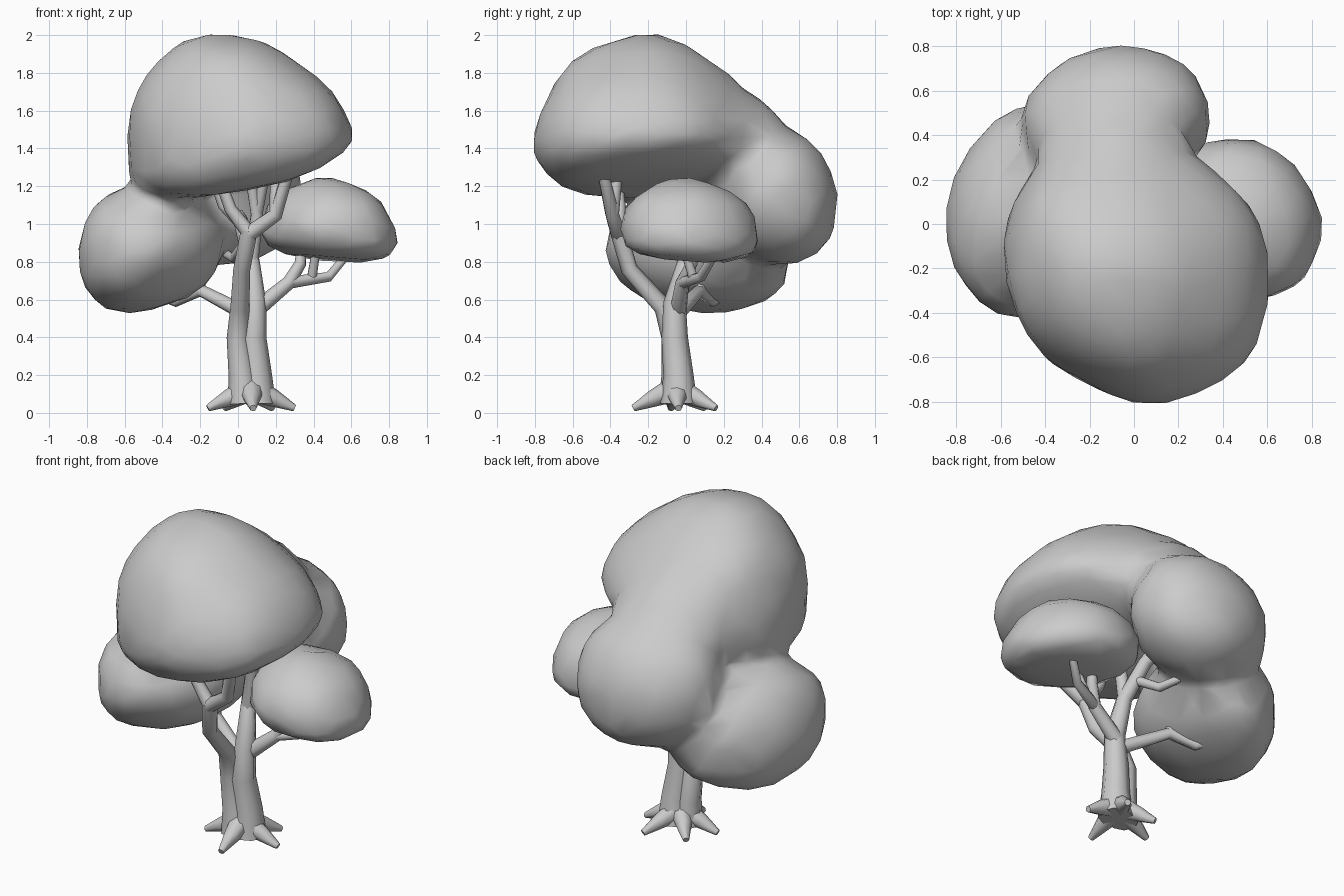
import bpy, bmesh
from math import hypot
from mathutils import Vector, noise

cube = bpy.data.objects.get("Cube")
if cube:
    bpy.data.objects.remove(cube, do_unlink=True)

grey = bpy.data.materials.new("plain_grey")
grey.use_nodes = True
grey.diffuse_color = (0.6, 0.6, 0.6, 1)
grey.node_tree.nodes["Principled BSDF"].inputs["Base Color"].default_value = (0.6, 0.6, 0.6, 1)


def blob(bm, center, rx, ry, up, down, low=(0, 0), high=(0, 0), lean=0, skew=0, box=2, peak=2):
    """Add a lumpy ellipsoid: low and high are the slopes of its underside and crown,
    box and peak the squareness of each half."""
    c = Vector(center)
    for v in bmesh.ops.create_icosphere(bm, subdivisions=4, radius=1)["verts"]:
        d = v.co.normalized()
        lump = 1 + 0.05 * noise.noise(d * 1.7 + c * 3)
        p = box if d.z < 0 else peak
        d /= (hypot(d.x, d.y) ** p + abs(d.z) ** p) ** (1 / p)
        d *= lump
        slope = Vector(low).lerp(Vector(high), (d.z + 1) / 2)
        x, y = rx * d.x, ry * d.y
        x += skew * y
        z = d.z * (up if d.z > 0 else down) + slope.dot(Vector((x, y)))
        v.co = c + Vector((x + lean * max(d.z, 0), y, z))


def foliage(name, blobs):
    """Fuse blobs into one soft, low-poly leaf mass."""
    bm = bmesh.new()
    for b in blobs:
        blob(bm, **b)
    mesh = bpy.data.meshes.new(name)
    bm.to_mesh(mesh)
    bm.free()
    mesh.materials.append(grey)
    mesh.shade_smooth()
    obj = bpy.data.objects.new(name, mesh)
    bpy.context.collection.objects.link(obj)
    fuse = obj.modifiers.new("fuse", 'REMESH')
    fuse.mode = 'VOXEL'
    fuse.voxel_size = 0.04
    fuse.use_smooth_shade = True
    soft = obj.modifiers.new("soften", 'SMOOTH')
    soft.factor = 0.5
    soft.iterations = 5
    thin = obj.modifiers.new("simplify", 'DECIMATE')
    thin.ratio = 0.08


def limbs(name, paths):
    """Tapered round tubes along points given as (x, y, z, radius)."""
    curve = bpy.data.curves.new(name, 'CURVE')
    curve.dimensions = '3D'
    curve.bevel_depth = 1
    curve.bevel_resolution = 2
    curve.use_fill_caps = True
    for path in paths:
        spline = curve.splines.new('POLY')
        spline.points.add(len(path) - 1)
        for p, (x, y, z, r) in zip(spline.points, path):
            p.co = (x, y, z, 1)
            p.radius = r
    curve.materials.append(grey)
    obj = bpy.data.objects.new(name, curve)
    bpy.context.collection.objects.link(obj)
    bpy.ops.object.select_all(action='DESELECT')
    obj.select_set(True)
    bpy.context.view_layer.objects.active = obj
    bpy.ops.object.convert(target='MESH')
    bpy.ops.object.shade_smooth_by_angle(angle=1.3)


# Leaf masses: crown, bridge, back and low side fused, the other side apart
foliage("main_foliage", [
    dict(center=(0.01, -0.2, 1.43), rx=0.6, ry=0.605, up=0.57, down=0.24, low=(0.2, 0.09),
         high=(0.03, -0.05), lean=-0.11, skew=-0.12, box=2.8, peak=1.85),
    dict(center=(-0.08, 0.22, 1.41), rx=0.36, ry=0.32, up=0.3, down=0.22),
    dict(center=(-0.08, 0.46, 1.17), rx=0.425, ry=0.34, up=0.36, down=0.38, low=(0, -0.13),
         high=(0, -0.12), skew=0.08, box=2.3),
    dict(center=(-0.45, 0.07, 0.86), rx=0.38, ry=0.48, up=0.35, down=0.31, low=(0.2, -0.08),
         high=(0.18, -0.06), lean=-0.09, skew=0.12, box=2.4),
])
foliage("left_foliage", [
    dict(center=(0.48, 0.02, 0.95), rx=0.36, ry=0.37, up=0.29, down=0.14, low=(-0.1, -0.07),
         high=(-0.03, -0.03), skew=-0.12, box=3.2),
])

# Two stems grown together, parting above the middle
limbs("trunk", [
    [(0.03, -0.06, 0.05, 0.085), (0.02, -0.06, 0.2, 0.07), (0, -0.07, 0.4, 0.06),
     (0.01, -0.12, 0.56, 0.05), (0.02, -0.3, 0.76, 0.045), (0.06, -0.36, 0.97, 0.045)],
    [(0.1, -0.04, 0.05, 0.1), (0.1, -0.04, 0.2, 0.08), (0.08, -0.06, 0.4, 0.07),
     (0.09, -0.06, 0.58, 0.06), (0.07, 0, 0.8, 0.045), (0.02, 0.12, 1, 0.04), (-0.05, 0.28, 1.15, 0.035)],
])

# Branches reaching into each leaf mass
limbs("branches", [
    [(0.06, -0.36, 0.95, 0.042), (0.2, -0.39, 1.05, 0.038), (0.28, -0.45, 1.32, 0.03)],
    [(0.06, -0.36, 0.95, 0.04), (-0.04, -0.35, 1.08, 0.033), (-0.12, -0.37, 1.3, 0.027)],
    [(0.2, -0.39, 1.05, 0.035), (0.2, -0.36, 1.3, 0.028)],
    [(0.07, 0, 0.8, 0.04), (0.1, -0.01, 1.05, 0.034), (0.05, -0.08, 1.35, 0.028)],
    [(0.1, -0.01, 1.05, 0.03), (0.16, -0.1, 1.35, 0.025)],
    [(0.02, 0.12, 1, 0.035), (-0.08, 0.08, 1.1, 0.03), (-0.15, 0.1, 1.3, 0.025)],
    [(0.04, 0.07, 0.9, 0.03), (-0.02, 0.2, 0.82, 0.027), (-0.08, 0.33, 0.85, 0.022)],
    [(0.1, -0.04, 0.55, 0.045), (0.27, -0.02, 0.69, 0.037), (0.33, 0.03, 0.79, 0.032), (0.34, 0.04, 0.92, 0.025)],
    [(0.27, -0.02, 0.69, 0.033), (0.48, 0.08, 0.72, 0.027), (0.58, 0.15, 0.84, 0.022)],
    [(0.39, 0.04, 0.71, 0.027), (0.42, -0.02, 0.9, 0.022)],
    [(0.05, -0.05, 0.52, 0.042), (-0.2, 0.07, 0.65, 0.035), (-0.33, 0.14, 0.59, 0.03), (-0.46, 0.22, 0.64, 0.024)],
    [(-0.2, 0.07, 0.65, 0.032), (-0.22, 0.1, 0.8, 0.025)],
])

# Splayed roots
crown = Vector((0.07, -0.05))
root_paths = []
for tip in [(-0.16, -0.08), (0.3, -0.04), (0.08, -0.28), (-0.07, 0.1), (0.18, 0.16)]:
    mid = crown.lerp(Vector(tip), 0.55)
    root_paths.append([(*crown, 0.13, 0.07), (*mid, 0.075, 0.045), (*tip, 0.025, 0.018)])
limbs("roots", root_paths)
